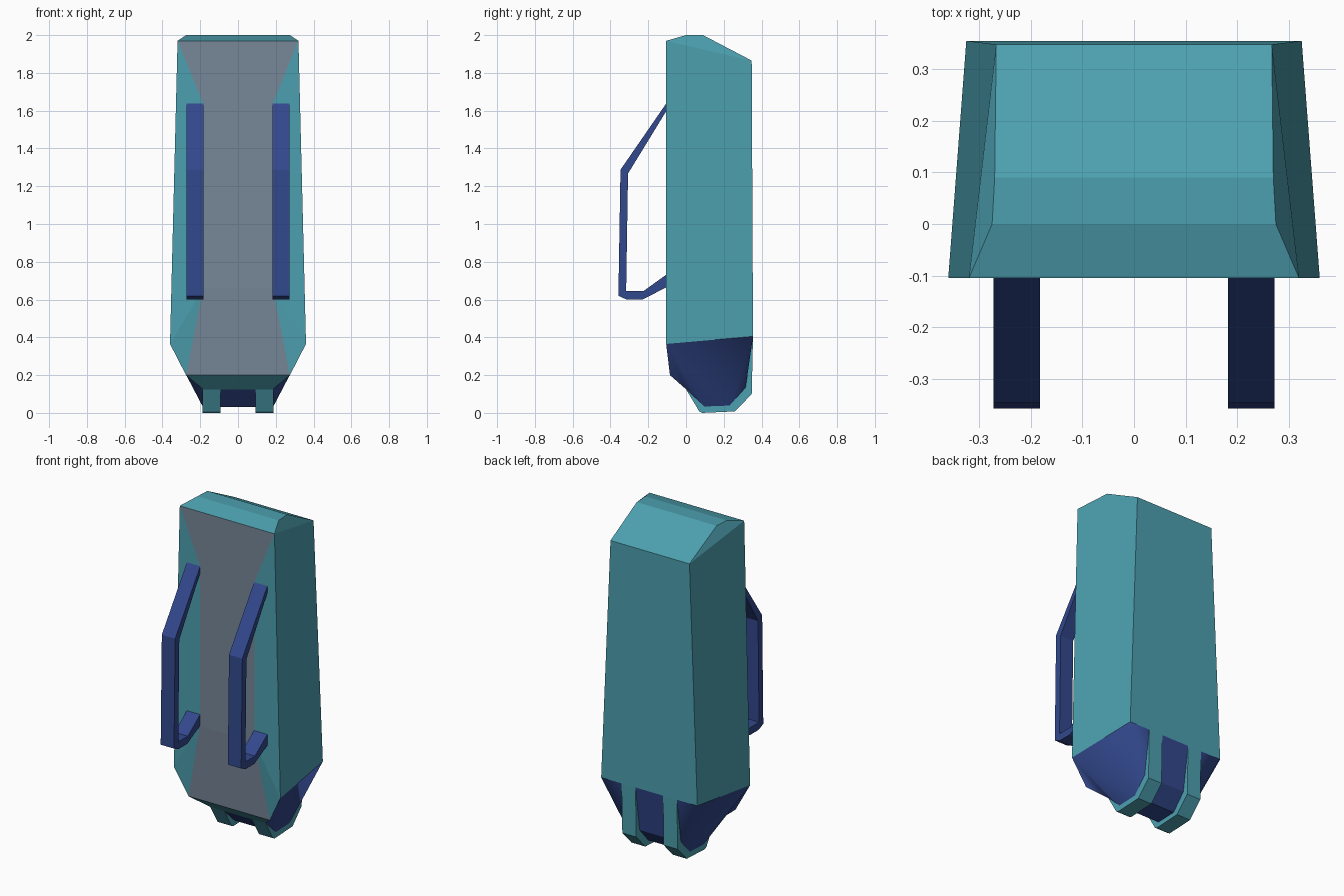
import bpy, bmesh
from mathutils import Vector

if "Cube" in bpy.data.objects:
    bpy.data.objects.remove(bpy.data.objects["Cube"])


def material(name, rgb):
    m = bpy.data.materials.new(name)
    m.diffuse_color = (*rgb, 1)
    m.use_nodes = True
    m.node_tree.nodes["Principled BSDF"].inputs["Base Color"].default_value = m.diffuse_color
    return m


teal = material("teal fabric", (0.074, 0.352, 0.434))
gray = material("gray padding", (0.184, 0.242, 0.314))
navy = material("navy trim", (0.032, 0.065, 0.266))


def new_object(name, bm, mats):
    me = bpy.data.meshes.new(name)
    bm.to_mesh(me)
    bm.free()
    for m in mats:
        me.materials.append(m)
    ob = bpy.data.objects.new(name, me)
    bpy.context.collection.objects.link(ob)
    return ob


def shell(name, pts, spans, sides, mats, smooth_sides=False):
    """Spans join the right half to its mirror; sides are built on both halves.
    The last entry of each span / side is its material slot."""
    bm = bmesh.new()
    vs = {}
    for k, (x, y, z) in pts.items():
        vs[k] = (bm.verts.new((x, y, z)), bm.verts.new((-x, y, z)))
    for a, b, mi in spans:
        f = bm.faces.new((vs[a][0], vs[b][0], vs[b][1], vs[a][1]))
        f.material_index = mi
    for keys, mi in sides:
        for s in (0, 1):
            f = bm.faces.new([vs[k][s] for k in keys])
            f.material_index = mi
            f.smooth = smooth_sides
    # point every face outward
    bm.normal_update()
    centre = Vector((0, 0.12, 0.6))
    for f in bm.faces:
        if f.normal.dot(f.calc_center_median() - centre) < 0:
            f.normal_flip()
    loose = [v for v in bm.verts if not v.link_faces]
    bmesh.ops.delete(bm, geom=loose, context='VERTS')
    return new_object(name, bm, mats)


def extrude_profile(name, profile, x0, x1, mat):
    """Side profile (y, z) extruded between x0 and x1."""
    bm = bmesh.new()
    f = bm.faces.new([bm.verts.new((x0, y, z)) for y, z in profile])
    r = bmesh.ops.extrude_face_region(bm, geom=[f])
    new = [v for v in r["geom"] if isinstance(v, bmesh.types.BMVert)]
    bmesh.ops.translate(bm, verts=new, vec=(x1 - x0, 0, 0))
    bmesh.ops.recalc_face_normals(bm, faces=bm.faces)
    return new_object(name, bm, [mat])


# Half outline of the pack, running down the front, under and up the back
P = {
    "top_front": (0.32, -0.105, 1.97),
    "pad_top": (0.185, -0.105, 1.64),
    "pad_low": (0.185, -0.105, 0.66),
    "pad_end": (0.275, -0.085, 0.20),
    "b1": (0.185, 0.00, 0.125),
    "b2": (0.185, 0.10, 0.03),
    "b3": (0.185, 0.23, 0.035),
    "b4": (0.185, 0.315, 0.13),
    "b5": (0.185, 0.355, 0.405),
    "low_back": (0.325, 0.355, 0.405),
    "low_front": (0.36, -0.105, 0.365),
    "top_back": (0.267, 0.348, 1.865),
    "ridge_back": (0.27, 0.09, 2.0),
    "ridge_front": (0.275, 0.0, 2.0),
}

# Teal body with gray back padding
shell("pack_body", P,
      [("top_front", "pad_top", 1), ("pad_top", "pad_low", 1), ("pad_low", "pad_end", 1),
       ("pad_end", "b1", 0), ("low_back", "top_back", 0), ("top_back", "ridge_back", 0),
       ("ridge_back", "ridge_front", 0), ("ridge_front", "top_front", 0)],
      [(("low_front", "top_front", "top_back", "low_back"), 0),
       (("top_front", "ridge_front", "ridge_back", "top_back"), 0),
       (("top_front", "pad_top", "pad_low", "low_front"), 0),
       (("low_front", "pad_low", "pad_end"), 0)],
      [teal, gray])

# Navy rounded base
shell("pack_base", P,
      [("b1", "b2", 0), ("b2", "b3", 0), ("b3", "b4", 0), ("b4", "b5", 0)],
      [(("low_front", "pad_end", "b1"), 0), (("low_front", "b1", "b2"), 0),
       (("low_front", "b2", "b3"), 0), (("low_front", "b3", "low_back"), 0),
       (("low_back", "b3", "b4"), 0), (("low_back", "b4", "b5"), 0)],
      [navy], smooth_sides=True)

# Ribs under the base and shoulder straps on the front
rib = [(0.0, 0.125), (0.07, 0.008), (0.085, 0.0), (0.26, 0.008), (0.348, 0.10), (0.355, 0.405),
       (0.31, 0.405), (0.28, 0.14), (0.21, 0.08), (0.11, 0.08), (0.03, 0.14)]
strap = [(-0.10, 1.645), (-0.347, 1.287), (-0.358, 0.62), (-0.315, 0.60), (-0.23, 0.60),
         (-0.10, 0.667), (-0.10, 0.735), (-0.225, 0.645), (-0.317, 0.645),
         (-0.307, 1.267), (-0.10, 1.605)]
for side, s in (("right", 1), ("left", -1)):
    extrude_profile(side + "_base_rib", rib, s * 0.093, s * 0.187, teal)
    extrude_profile(side + "_shoulder_strap", strap, s * 0.182, s * 0.272, navy)
